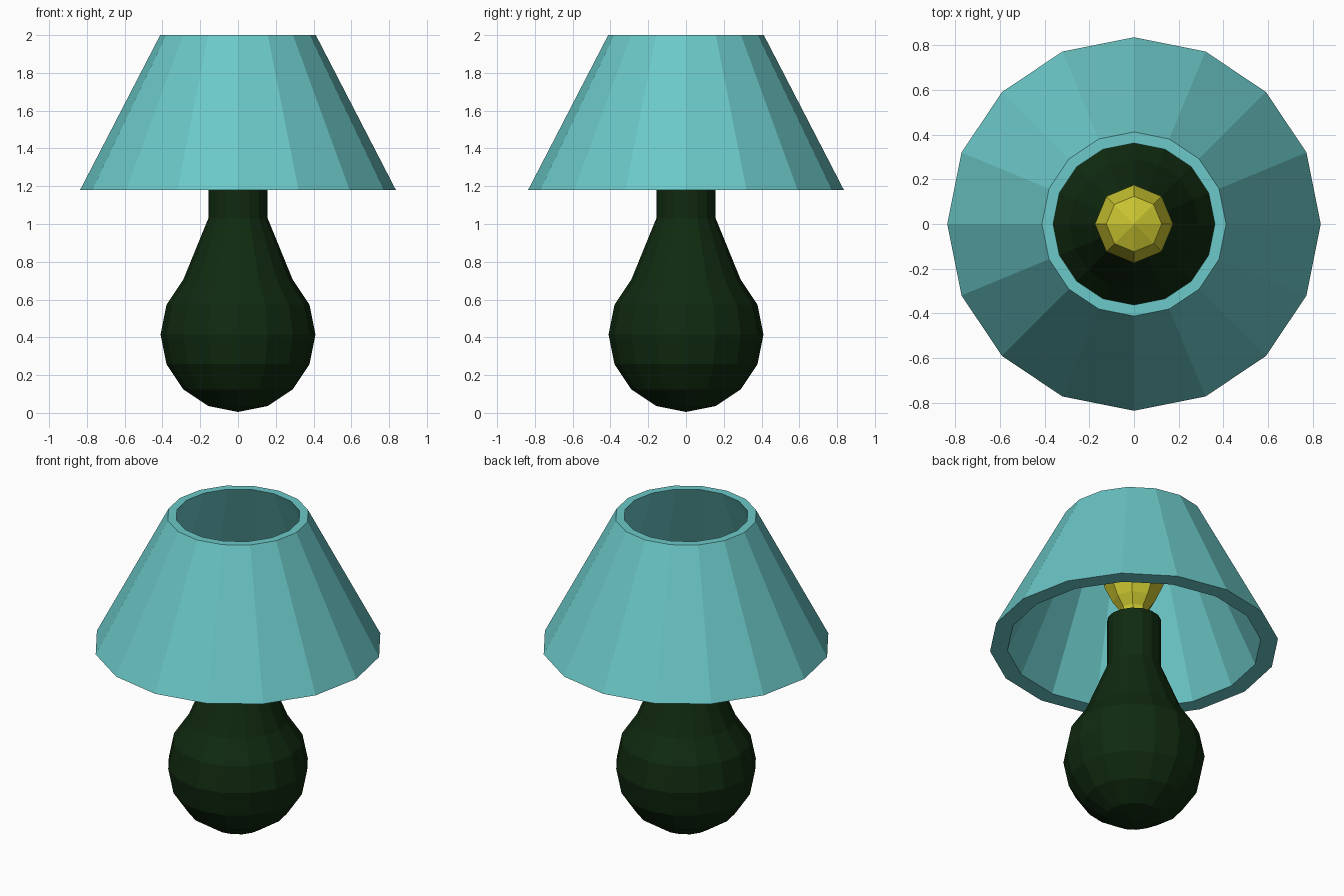
import bpy, bmesh
from math import cos, sin, pi

if "Cube" in bpy.data.objects:
    bpy.data.objects.remove(bpy.data.objects["Cube"])


def material(name, rgb):
    m = bpy.data.materials.new(name)
    m.diffuse_color = (*rgb, 1)
    m.use_nodes = True
    m.node_tree.nodes["Principled BSDF"].inputs["Base Color"].default_value = m.diffuse_color
    return m


def lathe(name, profile, sides, mat, closed=False):
    """Spin an (r, z) profile around z; r = 0 gives a pole."""
    bm = bmesh.new()
    rings = []
    for r, z in profile:
        if r == 0:
            rings.append([bm.verts.new((0, 0, z))] * sides)
        else:
            rings.append([bm.verts.new((r * cos(2 * pi * i / sides),
                                        r * sin(2 * pi * i / sides), z))
                          for i in range(sides)])
    pairs = list(zip(rings, rings[1:]))
    if closed:
        pairs.append((rings[-1], rings[0]))
    for a, b in pairs:
        for i in range(sides):
            j = (i + 1) % sides
            bm.faces.new(dict.fromkeys((a[i], a[j], b[j], b[i])))
    bmesh.ops.recalc_face_normals(bm, faces=bm.faces)
    me = bpy.data.meshes.new(name)
    bm.to_mesh(me)
    bm.free()
    me.materials.append(mat)
    ob = bpy.data.objects.new(name, me)
    bpy.context.collection.objects.link(ob)
    return ob


green = material("dark_green", (0.005, 0.023, 0.005))
teal = material("teal", (0.15, 0.58, 0.58))
yellow = material("yellow", (0.58, 0.55, 0.03))

# Base: low-poly sphere whose top is drawn out into a neck
R = 0.41
body = [(R * sin(k * pi / 8), 0.415 - R * cos(k * pi / 8)) for k in range(1, 7)]
lathe("lamp_base", [(0, 0.005)] + body +
      [(0.157, 1.03), (0.157, 1.34), (0, 1.34)], 16, green)

# Bulb: eight-sided sphere on a narrow socket
lathe("bulb", [(0, 1.33), (0.08, 1.33), (0.08, 1.41), (0.124, 1.47),
               (0.175, 1.58), (0.124, 1.704), (0, 1.755)], 8, yellow)

# Shade: open thick cone
lathe("lampshade", [(0.836, 1.18), (0.412, 2.0), (0.362, 2.0), (0.735, 1.18)],
      16, teal, closed=True)
